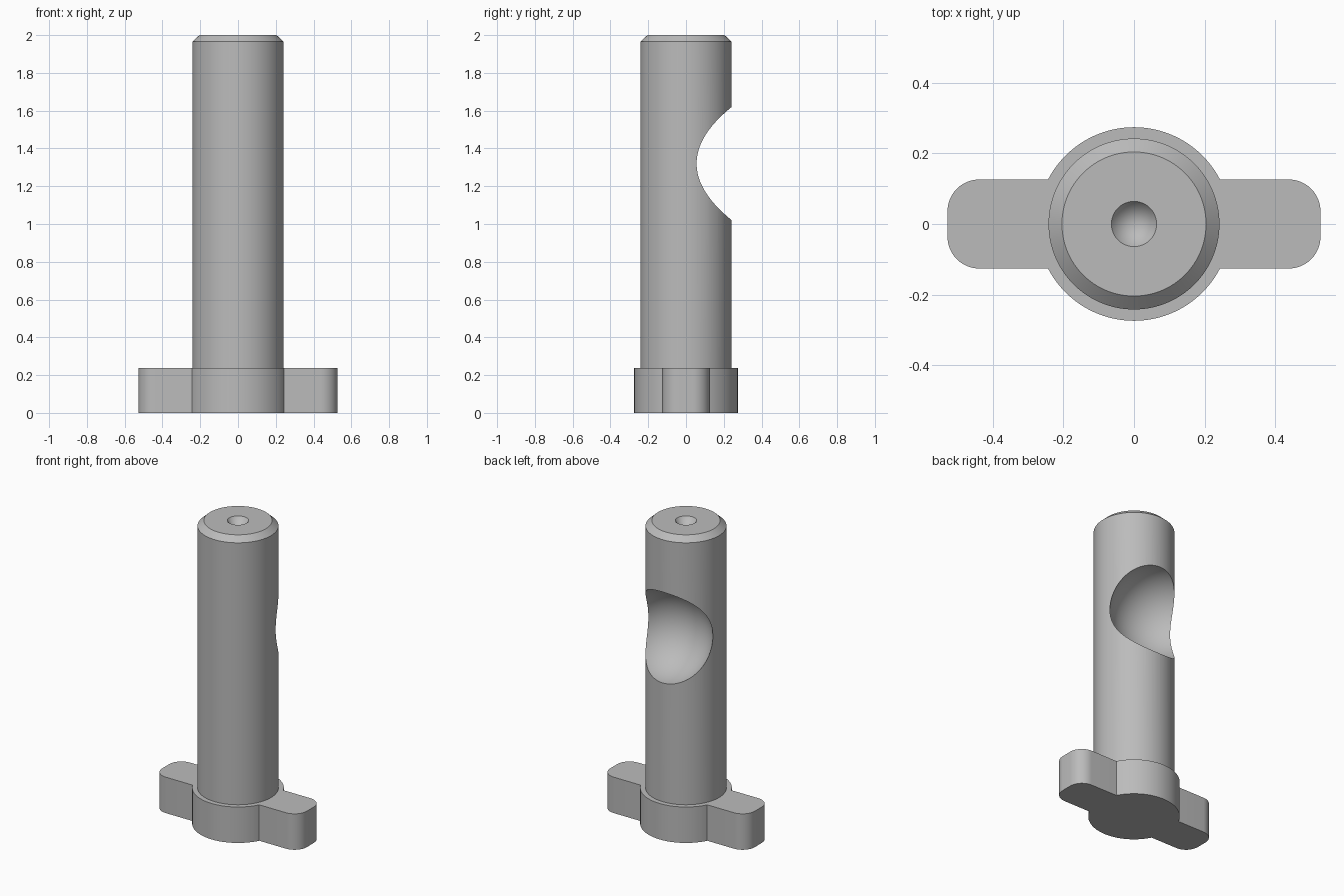
import bpy
import bmesh
from math import sin, cos, pi, atan2, sqrt

cube = bpy.data.objects.get("Cube")
if cube:
    bpy.data.objects.remove(cube, do_unlink=True)

SHAFT_R, HEIGHT = 0.242, 2.0
HUB_R, BASE_H = 0.274, 0.237
WING_X, WING_Y, CORNER_R = 0.528, 0.126, 0.09
SCOOP_R, SCOOP_Z = 0.3, 1.32

steel = bpy.data.materials.new("plain_grey")
steel.use_nodes = True
grey = (0.5, 0.5, 0.5, 1)
steel.diffuse_color = grey
steel.node_tree.nodes["Principled BSDF"].inputs["Base Color"].default_value = grey


def make_object(name, bm):
    bmesh.ops.recalc_face_normals(bm, faces=bm.faces[:])
    mesh = bpy.data.meshes.new(name)
    bm.to_mesh(mesh)
    bm.free()
    mesh.materials.append(steel)
    obj = bpy.data.objects.new(name, mesh)
    bpy.context.collection.objects.link(obj)
    return obj


def activate(obj):
    bpy.ops.object.select_all(action="DESELECT")
    obj.select_set(True)
    bpy.context.view_layer.objects.active = obj


def smooth(obj):
    activate(obj)
    bpy.ops.object.shade_smooth_by_angle(angle=pi / 7)


def arc(cx, cy, r, start, end, steps):
    angles = [start + (end - start) * i / steps for i in range(steps + 1)]
    return [(cx + r * cos(a), cy + r * sin(a)) for a in angles]


def lathe(name, profile, steps=128):
    bm = bmesh.new()
    verts = [bm.verts.new((r, 0, z)) for r, z in profile]
    edges = [bm.edges.new(pair) for pair in zip(verts, verts[1:])]
    bmesh.ops.spin(bm, geom=verts + edges, cent=(0, 0, 0), axis=(0, 0, 1),
                   angle=2 * pi, steps=steps, use_duplicate=False)
    bmesh.ops.remove_doubles(bm, verts=bm.verts[:], dist=0.0001)
    return make_object(name, bm)


# Shaft with chamfered top and conical centre hole
shaft = lathe("shaft", [(0, 0.1), (SHAFT_R, 0.1), (SHAFT_R, 1.965), (0.204, HEIGHT),
                        (0.064, HEIGHT), (0, HEIGHT - 0.09)])

# Ball-shaped scoop cut into the back of the shaft
bm = bmesh.new()
bmesh.ops.create_uvsphere(bm, u_segments=96, v_segments=48, radius=SCOOP_R)
bmesh.ops.translate(bm, verts=bm.verts[:], vec=(0, SHAFT_R, SCOOP_Z))
cutter = make_object("scoop_cutter", bm)
cutter.hide_render = True
cut = shaft.modifiers.new("scoop", "BOOLEAN")
cut.operation = "DIFFERENCE"
cut.solver = "EXACT"
cut.object = cutter
activate(shaft)
bpy.ops.object.modifier_apply(modifier=cut.name)
bpy.data.objects.remove(cutter, do_unlink=True)
smooth(shaft)

# Base: round hub with two rounded wings, one outline extruded upward
meet = atan2(WING_Y, sqrt(HUB_R ** 2 - WING_Y ** 2))
cx, cy = WING_X - CORNER_R, WING_Y - CORNER_R
half = (arc(cx, -cy, CORNER_R, -pi / 2, 0, 12)
        + arc(cx, cy, CORNER_R, 0, pi / 2, 12)
        + arc(0, 0, HUB_R, meet, pi - meet, 48))
outline = half + [(-x, -y) for x, y in half]
bm = bmesh.new()
bottom = bm.faces.new([bm.verts.new((x, y, 0)) for x, y in outline])
top = bmesh.ops.extrude_face_region(bm, geom=[bottom], use_keep_orig=True)["geom"]
bmesh.ops.translate(bm, vec=(0, 0, BASE_H),
                    verts=[v for v in top if isinstance(v, bmesh.types.BMVert)])
smooth(make_object("winged_base", bm))
